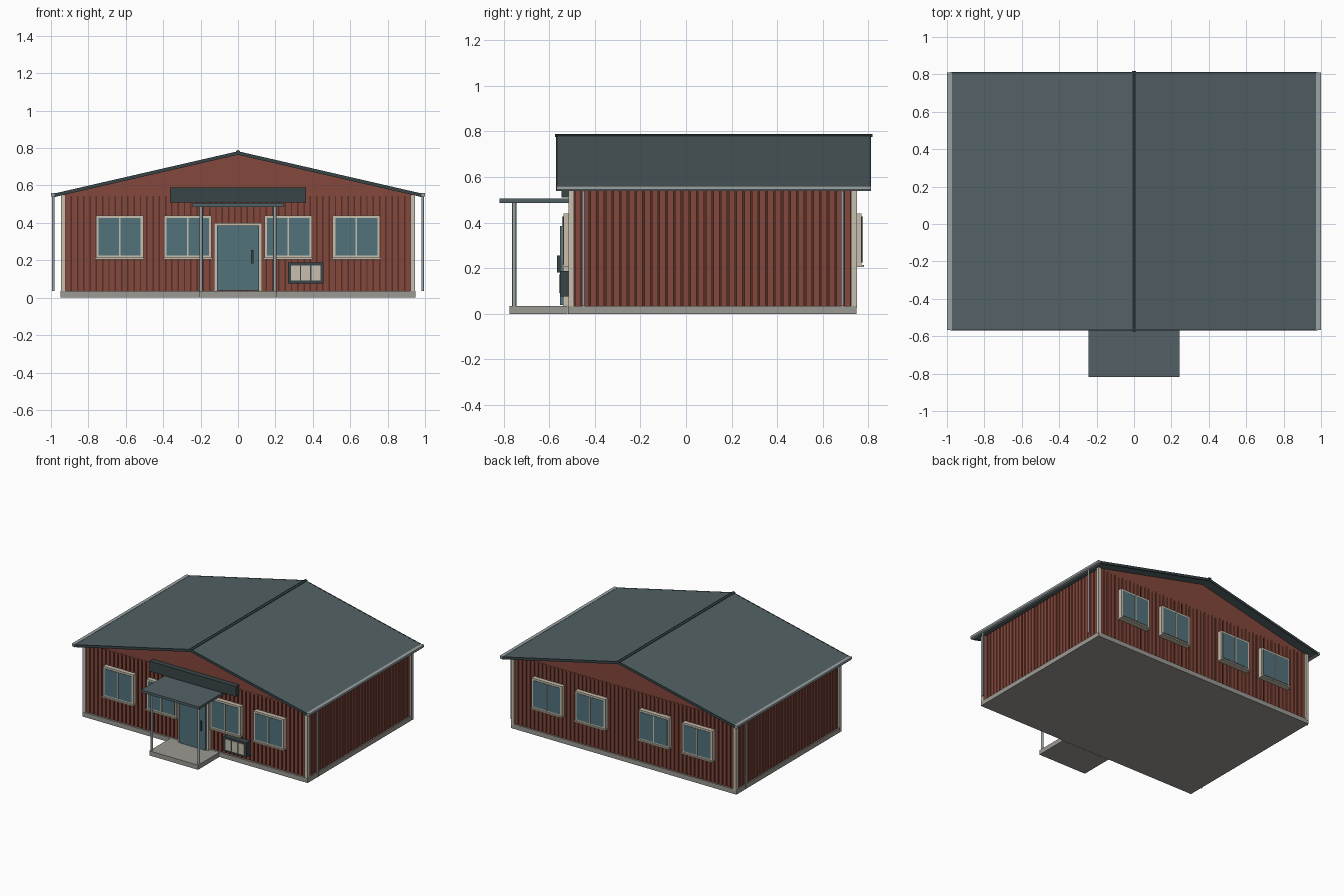
import bpy, bmesh

if "Cube" in bpy.data.objects:
    bpy.data.objects.remove(bpy.data.objects["Cube"])


def material(name, r, g, b):
    m = bpy.data.materials.new(name)
    m.diffuse_color = (r, g, b, 1)
    m.use_nodes = True
    m.node_tree.nodes["Principled BSDF"].inputs["Base Color"].default_value = m.diffuse_color
    return m


RED = material("red_cladding", .23, .065, .045)
GROOVE = material("dark_red", .09, .027, .02)
ROOF = material("roof_slate", .085, .12, .13)
DARK = material("dark_slate", .04, .06, .065)
GLASS = material("glass", .085, .17, .20)
CREAM = material("cream", .58, .53, .43)
STONE = material("concrete", .33, .32, .29)
METAL = material("metal", .33, .37, .38)


def finish(name, bm, mat):
    bmesh.ops.recalc_face_normals(bm, faces=bm.faces)
    mesh = bpy.data.meshes.new(name)
    bm.to_mesh(mesh)
    bm.free()
    mesh.materials.append(mat)
    ob = bpy.data.objects.new(name, mesh)
    bpy.context.collection.objects.link(ob)
    return ob


def boxes(name, mat, items):
    """One object from boxes given as (x0, x1, y0, y1, z0, z1)."""
    bm = bmesh.new()
    for x0, x1, y0, y1, z0, z1 in items:
        vs = bmesh.ops.create_cube(bm, size=1)["verts"]
        bmesh.ops.scale(bm, verts=vs, vec=(x1 - x0, y1 - y0, z1 - z0))
        bmesh.ops.translate(bm, verts=vs, vec=((x0 + x1) / 2, (y0 + y1) / 2, (z0 + z1) / 2))
    return finish(name, bm, mat)


def prism(name, mat, profile, y0, y1):
    """Extrude an x/z outline along y."""
    bm = bmesh.new()
    face = bm.faces.new([bm.verts.new((x, y0, z)) for x, z in profile])
    new = bmesh.ops.extrude_face_region(bm, geom=[face])["geom"]
    bmesh.ops.translate(bm, vec=(0, y1 - y0, 0), verts=[v for v in new if isinstance(v, bmesh.types.BMVert)])
    return finish(name, bm, mat)


def tube(name, mat, x, y, z0, z1, r):
    bm = bmesh.new()
    vs = bmesh.ops.create_cone(bm, segments=12, radius1=r, radius2=r, depth=z1 - z0, cap_ends=True)["verts"]
    bmesh.ops.translate(bm, verts=vs, vec=(x, y, (z0 + z1) / 2))
    ob = finish(name, bm, mat)
    for p in ob.data.polygons:
        p.use_smooth = len(p.vertices) == 4
    return ob


X, YF, YB = .94, -.505, .738   # face of the cladding
EAVE, BASE = .555, .035
SLOPE = .23


def roof_z(x):
    return .782 - SLOPE * abs(x)


# Foundation and porch slab
boxes("foundation", STONE, [(-.948, .948, -.517, .748, 0, BASE)])
boxes("porch_slab", STONE, [(-.205, .205, -.773, -.519, 0, BASE)])

# Wall core with the two gable triangles
d = .008
boxes("wall_core", GROOVE, [(-X + d, X - d, YF + d, YB - d, BASE, .545)])
for tag, y0 in (("front", YF + .003), ("back", YB - .015)):
    prism(tag + "_gable", RED, [(-.93, .545), (.93, .545), (.93, roof_z(.93) - .015),
                                (0, roof_z(0) - .015), (-.93, roof_z(.93) - .015)], y0, y0 + .012)

# Vertical cladding boards on all four walls
pitch, gap = .0335, .0075


def strips(a, b):
    n = round((b - a) / pitch)
    w = (b - a) / n
    return [(a + i * w + gap / 2, a + (i + 1) * w - gap / 2) for i in range(n)]


for tag, y0 in (("front", YF), ("back", YB - d)):
    boxes(tag + "_cladding", RED, [(a, b, y0, y0 + d, BASE, EAVE) for a, b in strips(-.925, .925)])
for tag, x0 in (("left", -X), ("right", X - d)):
    boxes(tag + "_cladding", RED, [(x0, x0 + d, a, b, BASE, .545) for a, b in strips(-.49, .724)])

# Corner trims
for sx in (-1, 1):
    for tag, y0 in (("front", -.515), ("back", .724)):
        xs = sorted((sx * .922, sx * .947))
        boxes(tag + "_corner_trim", CREAM, [(xs[0], xs[1], y0, y0 + .025, .025, .55)])

# Roof slopes, verge boards and ridge cap
E = .98
for sx in (-1, 1):
    prism("roof_slope", ROOF, [(0, roof_z(0)), (sx * E, roof_z(E)),
                               (sx * E, roof_z(E) - .014), (0, roof_z(0) - .014)], -.565, .808)
    for y0 in (-.57, .804):
        prism("verge_board", DARK, [(0, roof_z(0) + .001), (sx * E, roof_z(E) + .001),
                                    (sx * E, roof_z(E) - .018), (0, roof_z(0) - .018)], y0, y0 + .008)
prism("ridge_cap", DARK, [(-.012, .776), (-.012, .784), (0, .789), (.012, .784), (.012, .776)], -.575, .817)

# Gutters and downpipes under the eaves
for sx in (-1, 1):
    prism("gutter", METAL, [(sx * x, z) for x, z in
                            ((.974, .56), (.974, .538), (.995, .538), (1, .545), (1, .56))], -.568, .81)
    for y in (-.45, .686):
        tube("downpipe", METAL, sx * .987, y, .035, .54, .007)


def outward(wall, s, near, far):
    """y range from near to far measured outwards from a wall face."""
    return tuple(sorted((wall + s * near, wall + s * far)))


def frame(x0, x1, z0, z1, t, y):
    return [(x0, x0 + t, *y, z0, z1), (x1 - t, x1, *y, z0, z1),
            (x0 + t, x1 - t, *y, z1 - t, z1), (x0 + t, x1 - t, *y, z0, z0 + t)]


# Windows: four at the front, four at the back
for tag, wall, s in (("front", YF, -1), ("back", YB, 1)):
    for cx in (-.633, -.268, .268, .633):
        x0, x1 = cx - .127, cx + .127
        boxes(tag + "_window_frame", CREAM, frame(x0, x1, .21, .44, .016, outward(wall, s, -.01, .031)))
        boxes(tag + "_window_glass", GLASS, [(x0 + .014, x1 - .014, *outward(wall, s, 0, .034), .226, .426)])
        boxes(tag + "_window_mullion", CREAM, [(cx - .004, cx + .004, *outward(wall, s, .03, .038), .226, .426)])
        boxes(tag + "_window_sill", CREAM, [(x0 - .004, x1 + .004, *outward(wall, s, 0, .042), .205, .215)])

# Entrance door
yd = outward(YF, -1, -.01, .035)
boxes("door_frame", CREAM, [(-.128, -.112, *yd, BASE, .4), (.112, .128, *yd, BASE, .4), (-.112, .112, *yd, .385, .4)])
boxes("door_leaf", GLASS, [(-.112, .112, -.552, YF, .038, .386)])
boxes("door_handle", DARK, [(.069, .083, -.565, -.55, .182, .255)])

# Blank sign board above the door
boxes("sign_board", DARK, [(-.363, .363, -.545, YF, .51, .588)])

# Notice board with three sheets
boxes("notice_board", DARK, [(.267, .457, -.553, YF, .077, .187)])
boxes("notice_sheets", CREAM, [(c - .024, c + .024, -.557, -.552, .092, .173) for c in (.307, .362, .417)])

# Porch canopy and posts
boxes("porch_canopy", ROOF, [(-.244, .244, -.817, YF, .486, .505)])
for sx in (-1, 1):
    tube("porch_post", METAL, sx * .197, -.753, BASE, .487, .009)
